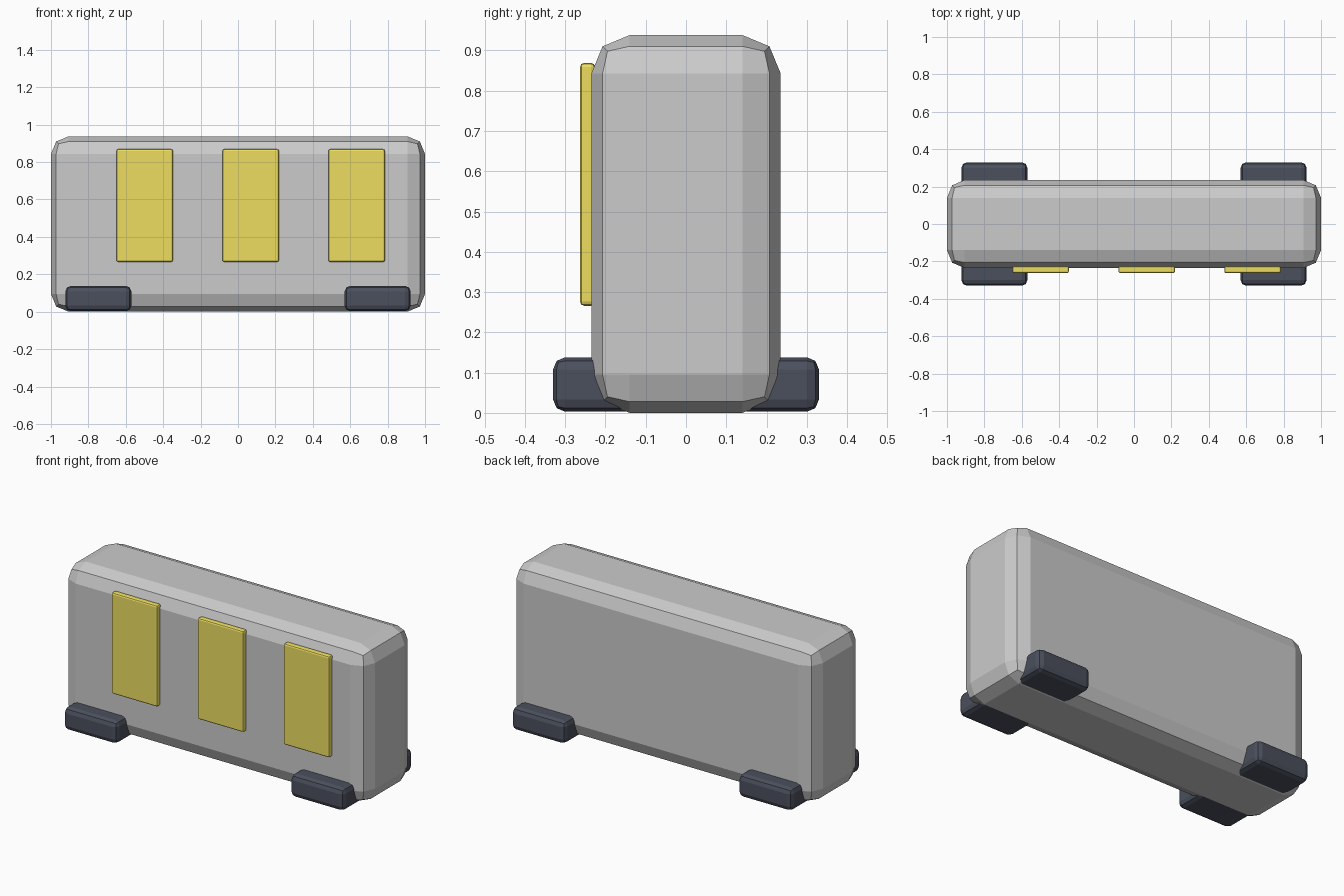
import bpy

if "Cube" in bpy.data.objects:
    bpy.data.objects.remove(bpy.data.objects["Cube"])


def material(name, rgb):
    m = bpy.data.materials.new(name)
    m.diffuse_color = (*rgb, 1)
    m.use_nodes = True
    m.node_tree.nodes["Principled BSDF"].inputs["Base Color"].default_value = m.diffuse_color
    return m


def rounded_box(name, lo, hi, bevel, mat=None):
    """Low-poly box between two corners with a two-step bevel."""
    centre = [(a + b) / 2 for a, b in zip(lo, hi)]
    bpy.ops.mesh.primitive_cube_add(size=1, location=centre)
    ob = bpy.context.object
    ob.name = name
    ob.scale = [b - a for a, b in zip(lo, hi)]
    bpy.ops.object.transform_apply(location=False, rotation=False, scale=True)
    mod = ob.modifiers.new("Bevel", 'BEVEL')
    mod.width = bevel
    mod.segments = 2
    if mat:
        ob.data.materials.append(mat)
    return ob


yellow = material("yellow", (0.85, 0.73, 0.12))
dark = material("dark", (0.07, 0.08, 0.11))

# Main slab body
rounded_box("body", (-1, -0.235, 0), (1, 0.235, 0.938), 0.095)

# Four feet under the corners
for sx in (-1, 1):
    for sy in (-1, 1):
        xs = sorted((sx * 0.57, sx * 0.923))
        ys = sorted((sy * 0.10, sy * 0.33))
        name = f"foot_{'front' if sy < 0 else 'back'}_{'left' if sx < 0 else 'right'}"
        rounded_box(name, (xs[0], ys[0], 0.003), (xs[1], ys[1], 0.138), 0.03, dark)

# Three front panels
for i, x in enumerate((-0.499, 0.068, 0.634)):
    rounded_box(f"front_panel_{i + 1}", (x - 0.151, -0.263, 0.266),
                (x + 0.151, -0.226, 0.869), 0.01, yellow)
